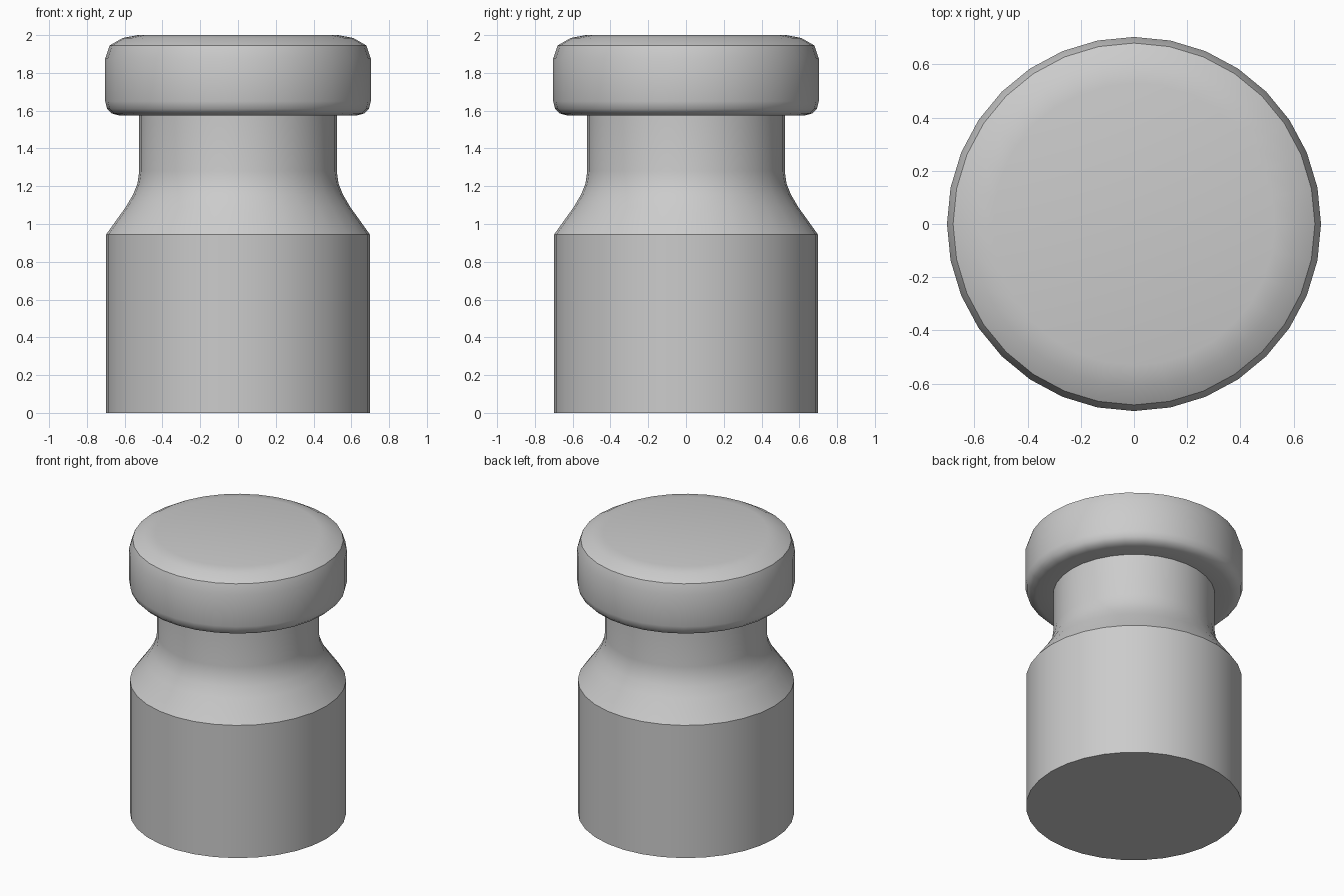
import bpy, bmesh, math

if "Cube" in bpy.data.objects:
    bpy.data.objects.remove(bpy.data.objects["Cube"])

SIDES = 32

# Half profile (radius, height) from the base up to the flat top
PROFILE = [
    (0.698, 0.0), (0.698, 0.945),                        # body wall
    (0.594, 1.09), (0.556, 1.155), (0.532, 1.215),       # concave shoulder
    (0.523, 1.28), (0.523, 1.575),                       # neck
    (0.63, 1.575), (0.668, 1.585), (0.693, 1.61),        # rounded cap underside
    (0.703, 1.65), (0.703, 1.875),                       # cap wall
    (0.68, 1.945), (0.61, 1.985), (0.53, 2.0),           # rounded cap rim
]


def lathe(name, profile, sides):
    bm = bmesh.new()
    rings = [[bm.verts.new((r * math.cos(2 * math.pi * i / sides),
                            r * math.sin(2 * math.pi * i / sides), z))
              for i in range(sides)] for r, z in profile]
    for low, high in zip(rings, rings[1:]):
        for i in range(sides):
            j = (i + 1) % sides
            bm.faces.new((low[i], low[j], high[j], high[i]))
    # Close the base and the top
    bm.faces.new(rings[0][::-1])
    bm.faces.new(rings[-1])
    mesh = bpy.data.meshes.new(name)
    bm.to_mesh(mesh)
    bm.free()
    obj = bpy.data.objects.new(name, mesh)
    bpy.context.collection.objects.link(obj)
    bpy.context.view_layer.objects.active = obj
    obj.select_set(True)
    bpy.ops.object.shade_smooth_by_angle(angle=math.radians(32))
    return obj


# Body, neck and cap turned as one piece
lathe("capped_peg", PROFILE, SIDES)
